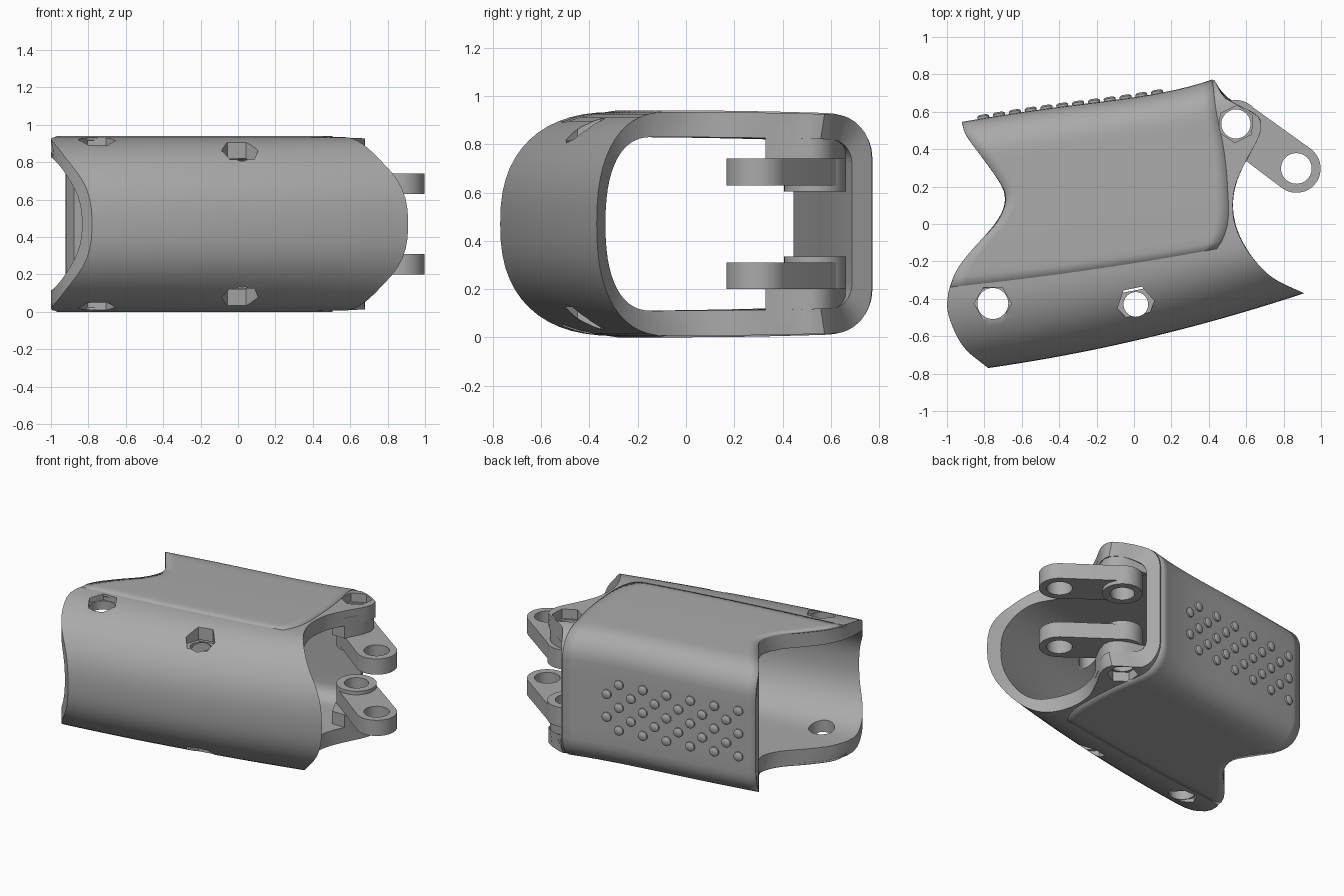
import bpy, bmesh, math
from mathutils import Matrix

cube = bpy.data.objects.get("Cube")
if cube:
    bpy.data.objects.remove(cube)

grey = bpy.data.materials.new("plain_grey")
grey.use_nodes = True
grey.diffuse_color = (0.4, 0.4, 0.4, 1)
grey.node_tree.nodes["Principled BSDF"].inputs["Base Color"].default_value = (0.4, 0.4, 0.4, 1)

MID = 0.47  # mirror height


def finish(name, bm):
    bmesh.ops.recalc_face_normals(bm, faces=bm.faces)
    mesh = bpy.data.meshes.new(name)
    bm.to_mesh(mesh)
    bm.free()
    mesh.materials.append(grey)
    ob = bpy.data.objects.new(name, mesh)
    bpy.context.collection.objects.link(ob)
    return ob


def activate(ob):
    bpy.ops.object.select_all(action='DESELECT')
    ob.select_set(True)
    bpy.context.view_layer.objects.active = ob


def smooth(ob, angle=35):
    activate(ob)
    bpy.ops.object.shade_smooth_by_angle(angle=math.radians(angle))


def prism(name, pts, z0, z1):
    bm = bmesh.new()
    low = [bm.verts.new((x, y, z0)) for x, y in pts]
    face = bm.faces.new(low)
    top = bmesh.ops.extrude_face_region(bm, geom=[face])["geom"]
    bmesh.ops.translate(bm, vec=(0, 0, z1 - z0),
                        verts=[v for v in top if isinstance(v, bmesh.types.BMVert)])
    return finish(name, bm)


def circle(x, y, r, n=32, turn=0.0, a0=0.0, span=math.tau):
    k = n if span == math.tau else n - 1
    return [(x + r * math.cos(turn + a0 + span * i / k),
             y + r * math.sin(turn + a0 + span * i / k)) for i in range(n)]


def curve(pts):
    """Smooth x as a function of y through (y, x) points."""
    def slope(i):
        a, b = pts[max(i - 1, 0)], pts[min(i + 1, len(pts) - 1)]
        return (b[1] - a[1]) / (b[0] - a[0])

    def f(y):
        i = 0
        while i < len(pts) - 2 and y > pts[i + 1][0]:
            i += 1
        (y0, x0), (y1, x1) = pts[i], pts[i + 1]
        d = y1 - y0
        t = min(max((y - y0) / d, 0), 1)
        return ((2*t**3 - 3*t*t + 1) * x0 + (t**3 - 2*t*t + t) * d * slope(i)
                + (3*t*t - 2*t**3) * x1 + (t**3 - t*t) * d * slope(i + 1))
    return f


# End outlines of the sleeve, from front to back
left_x = curve([(-.77, -.78), (-.67, -.9), (-.55, -.97), (-.42, -1), (-.25, -.95), (-.12, -.85),
                (0, -.74), (.1, -.69), (.17, -.69), (.27, -.75), (.38, -.83), (.48, -.9), (.54, -.92)])
right_x = curve([(-.37, .91), (-.3, .76), (-.2, .65), (-.08, .57), (.05, .53), (.2, .54),
                 (.34, .6), (.45, .66), (.52, .68), (.58, .66), (.63, .57), (.67, .49), (.77, .43)])
pad_x = curve([(-.17, .41), (-.13, .45), (0, .5), (.2, .5), (.4, .48), (.6, .44), (.77, .42)])


def place(p, t):
    """Point on the sleeve: p = depth at left end, depth at right end, height; t left to right."""
    sa, sb, w = p
    ya, yb = -.77 + 1.31 * sa, -.37 + 1.14 * sb
    x = left_x(ya) + t * (right_x(yb) - left_x(ya))
    bow = -.16 * t * (1 - t) * (1 - sa) ** 2 - .25 * t ** 3 * (1 - t) * sa ** 4
    return (x, ya + t * (yb - ya) + bow, MID + w)


FRONT = 14  # points in the front arc


def section(s0, s1, fronts, back, h, corner):
    """Half profile with a front radius for each end, then mirrored below."""
    pts = []
    for i in range(FRONT + 1):
        a = math.pi / 2 * i / FRONT
        c = 1 - math.cos(a) ** .83
        pts.append((s0 + fronts[0] * c, s0 + fronts[1] * c, h * math.sin(a) ** .83))
    for i in range(1, 19):
        u = i / 19
        sa, sb = (s0 + f + (s1 - back - s0 - f) * u for f in fronts)
        pts.append((sa, sb, h - .01 * u * u))
    for i in range(9):
        a = math.pi / 2 * i / 8
        s = s1 - back + back * math.sin(a)
        pts.append((s, s, h - .01 - corner * (1 - math.cos(a))))
    pts += [(s1, s1, (h - .01 - corner) * k) for k in (.66, .33, 0)]
    return pts + [(sa, sb, -w) for sa, sb, w in reversed(pts[1:-1])]


# Sleeve: outer skin, then inner skin, closed at both ends
outer = section(0, 1, (.37, .26), .14, .464, .18)
inner = section(.032, .928, (.27, .17), .08, .36, .1)
STEPS = 20
bm = bmesh.new()
rings = []
for sec, order in ((outer, range(STEPS + 1)), (inner, range(STEPS, -1, -1))):
    for k in order:
        rings.append([bm.verts.new(place(p, k / STEPS)) for p in sec])
for r, ring in enumerate(rings):
    nxt = rings[(r + 1) % len(rings)]
    for i in range(len(ring)):
        j = (i + 1) % len(ring)
        bm.faces.new((ring[i], ring[j], nxt[j], nxt[i]))
sleeve = finish("sleeve", bm)

# Thin raised pad wrapped around the back, its front edges sunk into the sleeve
bm = bmesh.new()
rows = []
strip = outer[FRONT - 1:len(outer) - FRONT + 2]
for n, (sa, sb, w) in enumerate(strip):
    p = (sa, sb, w * (.98 if n in (0, len(strip) - 1) else 1))
    xa, xb = place(p, 0)[0], place(p, 1)[0]
    end = 1.0
    for _ in range(4):
        end = min((pad_x(place(p, end)[1]) - xa) / (xb - xa), 1)
    rows.append([bm.verts.new(place(p, end * k / STEPS)) for k in range(STEPS + 1)])
for a, b in zip(rows, rows[1:]):
    for k in range(STEPS):
        bm.faces.new((a[k], a[k + 1], b[k + 1], b[k]))
pad = finish("back_pad", bm)
mod = pad.modifiers.new("thickness", 'SOLIDIFY')
mod.thickness, mod.offset = .012, 0
smooth(pad)

# Hinge: blocks, round bosses and arms, mirrored top and bottom
HX, HY, PX, PY = .545, .535, .868, .297
block = [(.44, .66), (.56, .63), (.62, .605), (.665, .56), (.675, .51),
         (.65, .43), (.597, .33), (.5, .33), (.44, .45)]
ang = math.atan2(PY - HY, PX - HX)
arm = (circle(HX, HY, .125, 20, ang, math.pi / 2, math.pi)
       + circle(PX, PY, .13, 20, ang, -math.pi / 2, math.pi))
hinge = []
for side, tag in ((-1, "lower"), (1, "upper")):
    def level(a, b):
        return sorted((MID + side * a, MID + side * b))
    hinge.append(prism(tag + "_hinge_block", block, *level(.268, .41)))
    hinge.append(prism(tag + "_hinge_boss", circle(HX, HY, .128, 40), *level(.135, .27)))
    hinge.append(prism(tag + "_hinge_arm", arm, *level(.16, .27)))

# Bolt holes with hexagonal pockets: x, y, hole radius, turn, pocket floor
cutters = []
for x, y, r, turn, floor in ((-.755, -.425, .083, 0, .42), (.01, -.43, .066, .2, .345),
                             (HX, HY, .078, .45, .39)):
    cutters.append(prism("bolt_cutter", circle(x, y, r), -.2, 1.2))
    for a, b in ((MID + floor, 1.2), (-.2, MID - floor)):
        cutters.append(prism("hex_cutter", circle(x, y, .1, 6, turn), a, b))
cutters.append(prism("pin_cutter", circle(PX, PY, .082), -.2, 1.2))
for ob in [sleeve] + hinge:
    activate(ob)
    for c in cutters:
        if ob is sleeve and c is cutters[-1]:
            continue
        m = ob.modifiers.new("cut", 'BOOLEAN')
        m.operation, m.solver, m.object = 'DIFFERENCE', 'EXACT', c
        bpy.ops.object.modifier_apply(modifier=m.name)
    smooth(ob)
for c in cutters:
    bpy.data.objects.remove(c)

# Grip studs in staggered columns on the back
bm = bmesh.new()
for col in range(12):
    x = -.805 + .0845 * col
    y = place((1, 1, 0), (x + .92) / 1.35)[1]
    for dz in ((-.16, 0, .16) if col % 2 == 0 else (-.08, .08)):
        mat = (Matrix.Translation((x, y + .006, MID + dz)) @ Matrix.Rotation(.155, 4, 'Z')
               @ Matrix.Rotation(-math.pi / 2, 4, 'X'))
        bmesh.ops.create_cone(bm, cap_ends=True, segments=16, radius1=.032, radius2=.032,
                              depth=.024, matrix=mat)
        bmesh.ops.create_cone(bm, cap_ends=True, segments=16, radius1=.032, radius2=.02,
                              depth=.008, matrix=mat @ Matrix.Translation((0, 0, .016)))
smooth(finish("grip_studs", bm))
